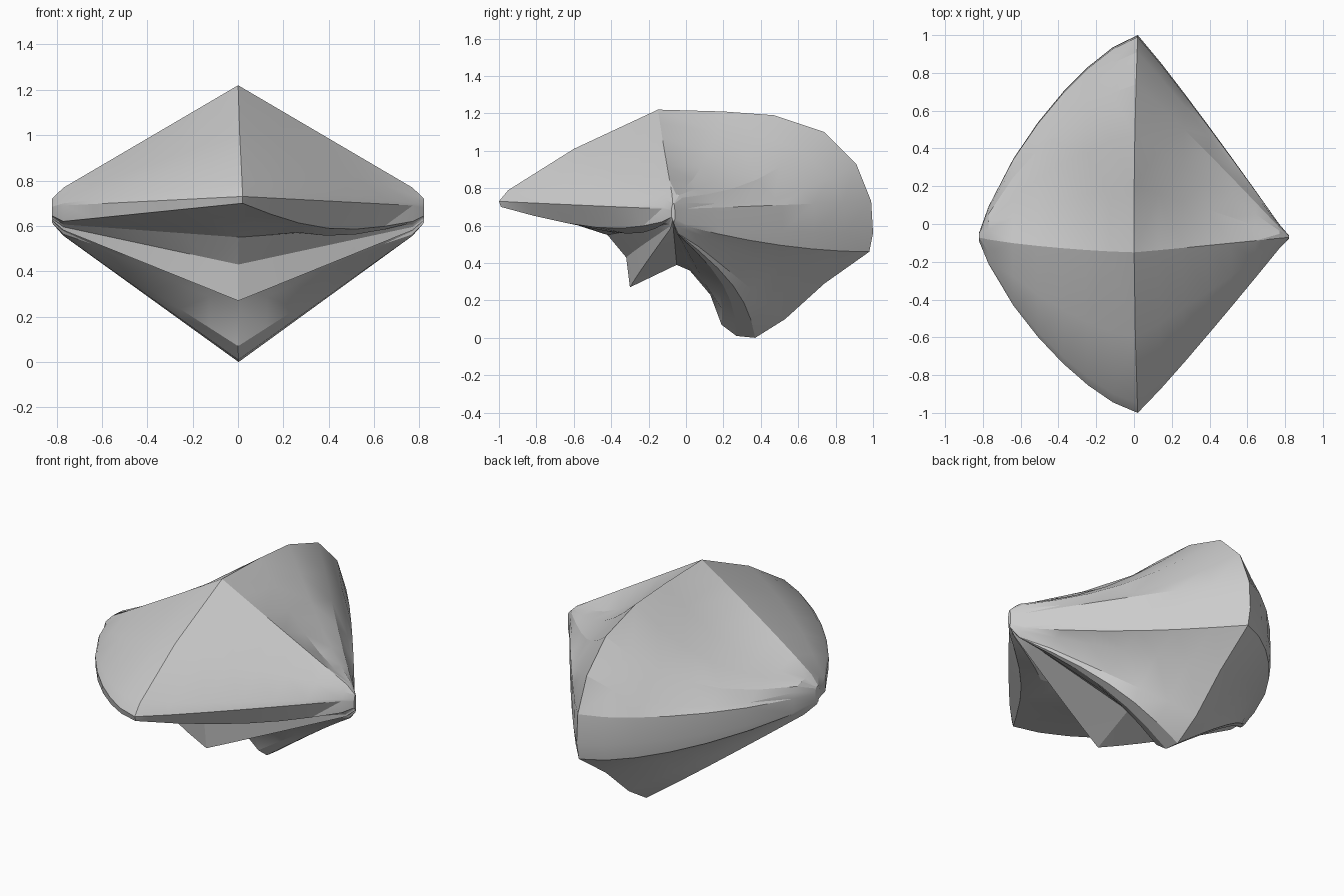
import bpy
import bmesh
import math

cube = bpy.data.objects.get("Cube")
if cube:
    bpy.data.objects.remove(cube, do_unlink=True)

# Stone colour
stone = bpy.data.materials.new("grey_stone")
stone.use_nodes = True
grey = (0.6, 0.6, 0.6, 1)
stone.diffuse_color = grey
stone.node_tree.nodes["Principled BSDF"].inputs["Base Color"].default_value = grey

# Middle outline (y, z): crown, back fin, keel, notch, front nub, brim
outline = [
    (-0.15, 1.22), (0.2, 1.21), (0.47, 1.19), (0.74, 1.1), (0.91, 0.93),
    (0.99, 0.73), (1, 0.56), (0.98, 0.46), (0.74, 0.29), (0.53, 0.1),
    (0.37, 0), (0.27, 0.01), (0.19, 0.07), (0.13, 0.23), (0.02, 0.36),
    (-0.05, 0.39), (-0.3, 0.27), (-0.32, 0.43), (-0.42, 0.55),
    (-0.7, 0.64), (-0.99, 0.7), (-1, 0.73), (-0.95, 0.79), (-0.6, 1.01),
]
TIP_Y, TIP_Z = -0.07, 0.67
RING_X = 0.77
STEPS = 6


def section(side, t):
    """Outline shrunk toward the side tip; the right half bulges outward."""
    u = 0.94 * t
    swell = math.sin(math.pi * t)
    width = (1 - u ** 1.37) ** 0.75 if side < 0 else 1 - u ** 1.06
    points = []
    for y, z in outline:
        end_z = 0.69 + 0.16 * (z - 0.73) if z > 0.72 else 0.62 + 0.09 * (z - 0.7)
        # The back crease stays low until close to the tip
        rise = t ** 2 if y > 0.9 and z < 0.6 else t
        new_y = TIP_Y + (y - TIP_Y) * width
        new_z = z + (end_z - z) * rise
        # The back panels dip between the crown ridge and the fin
        if y > 0.1 and z > 0.9:
            new_z -= 0.08 * swell
        # The keel edges bow backward
        if 0.1 < y < 0.5 and z < 0.1:
            new_y += 0.08 * swell
        # The brim sags inward on the left half
        if side > 0 and -0.995 < y < -0.6 and z < 0.72:
            new_y += 0.1 * swell
            new_z -= 0.07 * swell
        x0 = 0.02 * y ** 2
        points.append((x0 + (side * RING_X - x0) * t, new_y, new_z))
    return points


bm = bmesh.new()
middle = [bm.verts.new(p) for p in section(1, 0)]

# Both halves run from the shared middle outline to a blunt tip
for side in (-1, 1):
    rings = [middle]
    for k in range(1, STEPS + 1):
        rings.append([bm.verts.new(p) for p in section(side, k / STEPS)])
    rings.append([bm.verts.new((side * 0.82, TIP_Y + 0.15 * (v.co.y - TIP_Y),
                                TIP_Z + 0.5 * (v.co.z - TIP_Z)))
                  for v in rings[-1]])
    for a, b in zip(rings, rings[1:]):
        for i in range(len(a)):
            j = (i + 1) % len(a)
            bm.faces.new((a[i], a[j], b[j], b[i]))
    bm.faces.new(rings[-1])

bmesh.ops.remove_doubles(bm, verts=bm.verts, dist=0.002)
bmesh.ops.triangulate(bm, faces=bm.faces)
bmesh.ops.recalc_face_normals(bm, faces=bm.faces)

mesh = bpy.data.meshes.new("faceted_stone")
bm.to_mesh(mesh)
bm.free()
mesh.materials.append(stone)
body = bpy.data.objects.new("faceted_stone", mesh)
bpy.context.collection.objects.link(body)

# Soft facets with sharp creases
bpy.ops.object.select_all(action="DESELECT")
body.select_set(True)
bpy.context.view_layer.objects.active = body
bpy.ops.object.shade_smooth_by_angle(angle=math.radians(20))
